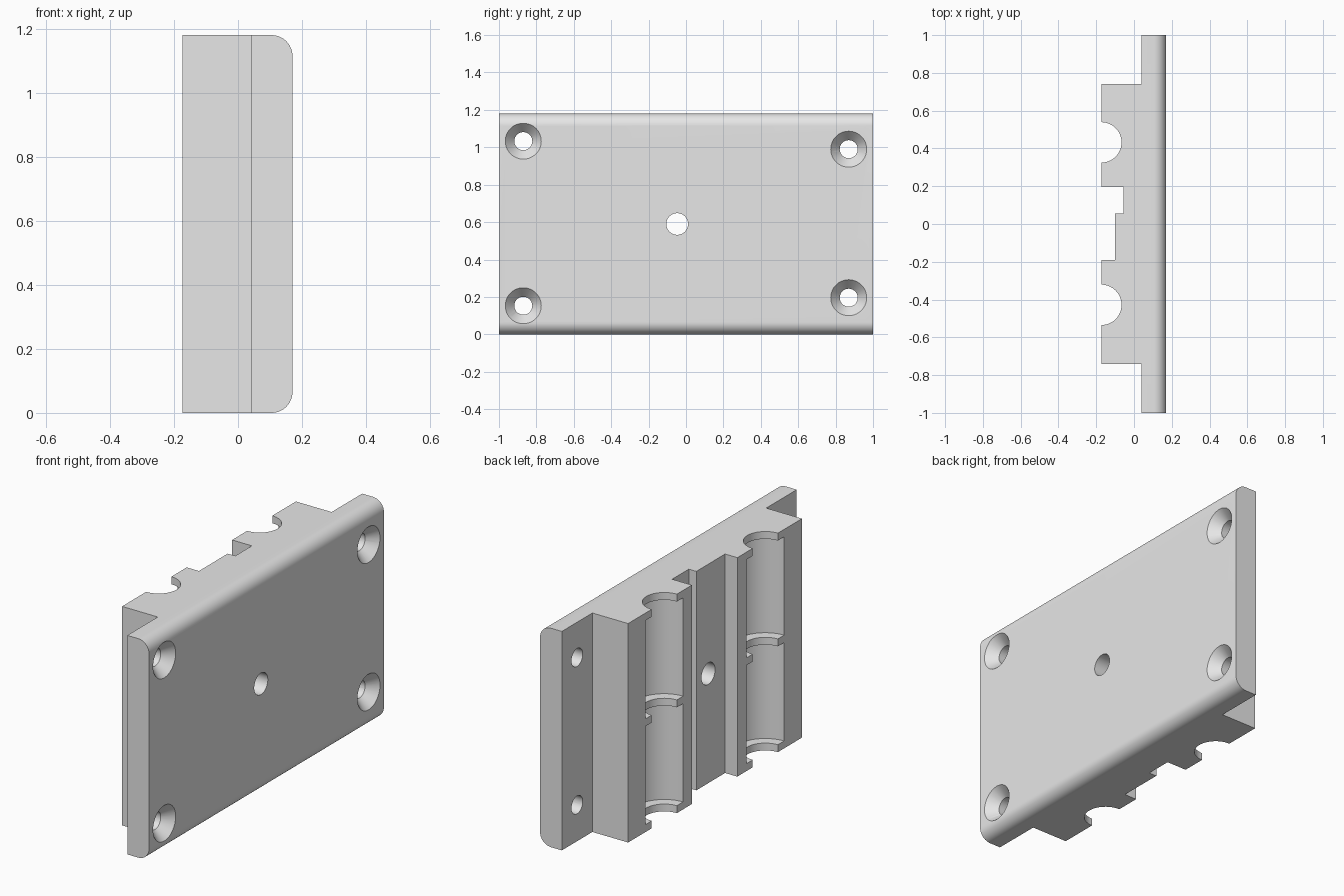
import bpy, bmesh
from math import sin, cos, pi
from mathutils import Matrix, Vector

cube = bpy.data.objects.get("Cube")
if cube:
    bpy.data.objects.remove(cube, do_unlink=True)

H = 1.18                    # height
BACK, STEP, FACE = -0.173, 0.04, 0.17   # x of block face, plate back, plate face
MID = H / 2

grey = bpy.data.materials.new("plain grey")
grey.use_nodes = True
color = (0.8, 0.8, 0.8, 1)
grey.diffuse_color = color
grey.node_tree.nodes["Principled BSDF"].inputs["Base Color"].default_value = color


def make_object(name, bm):
    bmesh.ops.recalc_face_normals(bm, faces=bm.faces)
    mesh = bpy.data.meshes.new(name)
    bm.to_mesh(mesh)
    bm.free()
    mesh.materials.append(grey)
    obj = bpy.data.objects.new(name, mesh)
    bpy.context.collection.objects.link(obj)
    return obj


def extrude(name, points, direction):
    bm = bmesh.new()
    face = bm.faces.new([bm.verts.new(p) for p in points])
    new = bmesh.ops.extrude_face_region(bm, geom=[face])["geom"]
    bmesh.ops.translate(bm, vec=Vector(direction),
                        verts=[v for v in new if isinstance(v, bmesh.types.BMVert)])
    return make_object(name, bm)


def cylinder(name, center, r1, r2, depth, axis):
    bm = bmesh.new()
    turn = Matrix.Rotation(pi / 2, 4, 'Y') if axis == 'X' else Matrix()
    bmesh.ops.create_cone(bm, cap_ends=True, segments=64, radius1=r1, radius2=r2,
                          depth=depth, matrix=Matrix.Translation(center) @ turn)
    return make_object(name, bm)


def combine(target, tool, operation):
    mod = target.modifiers.new(tool.name, 'BOOLEAN')
    mod.operation, mod.solver, mod.object = operation, 'EXACT', tool
    bpy.context.view_layer.objects.active = target
    bpy.ops.object.modifier_apply(modifier=mod.name)
    bpy.data.objects.remove(tool, do_unlink=True)


# Mounting plate with rounded long edges
R = 0.065
arc = [(FACE - R + R * sin(i * pi / 24), R - R * cos(i * pi / 24)) for i in range(13)]
outline = [(STEP, 0)] + arc + [(x, H - z) for x, z in reversed(arc)] + [(STEP, H)]
body = extrude("mounting_block", [(x, -1, z) for x, z in outline], (0, 2, 0))

# Raised block with the stepped central channel
channel = [(0.08, -0.74), (BACK, -0.74), (BACK, -0.19), (-0.1, -0.19), (-0.1, 0.055),
           (-0.055, 0.055), (-0.055, 0.197), (BACK, 0.197), (BACK, 0.74), (0.08, 0.74)]
combine(body, extrude("raised_block", [(x, y, 0) for x, y in channel], (0, 0, H)), 'UNION')

# Half-round bearing seats: narrow neck all through, wider pockets between ribs
RIB = 0.04
pocket = (H - 3 * RIB) / 2
for y in (-0.428, 0.432):
    combine(body, cylinder("neck", (BACK, y, MID), 0.107, 0.107, 2, 'Z'), 'DIFFERENCE')
    for side in (-1, 1):
        z = MID + side * (RIB + pocket) / 2
        combine(body, cylinder("pocket", (BACK, y, z), 0.16, 0.16, pocket, 'Z'), 'DIFFERENCE')

# Central through hole
combine(body, cylinder("center_hole", (0, -0.047, MID), 0.058, 0.058, 1, 'X'), 'DIFFERENCE')

# Countersunk screw holes
SINK = 0.055
for y, spread in ((-0.87, 0.44), (0.87, 0.397)):
    for side in (-1, 1):
        z = MID + 0.003 + side * spread
        combine(body, cylinder("screw_hole", (0.1, y, z), 0.048, 0.048, 0.5, 'X'), 'DIFFERENCE')
        combine(body, cylinder("countersink", (FACE - SINK / 2 + 0.0005, y, z),
                               0.048, 0.097, SINK + 0.001, 'X'), 'DIFFERENCE')

bpy.ops.object.select_all(action='DESELECT')
body.select_set(True)
bpy.context.view_layer.objects.active = body
bpy.ops.object.shade_smooth_by_angle(angle=pi / 6)
